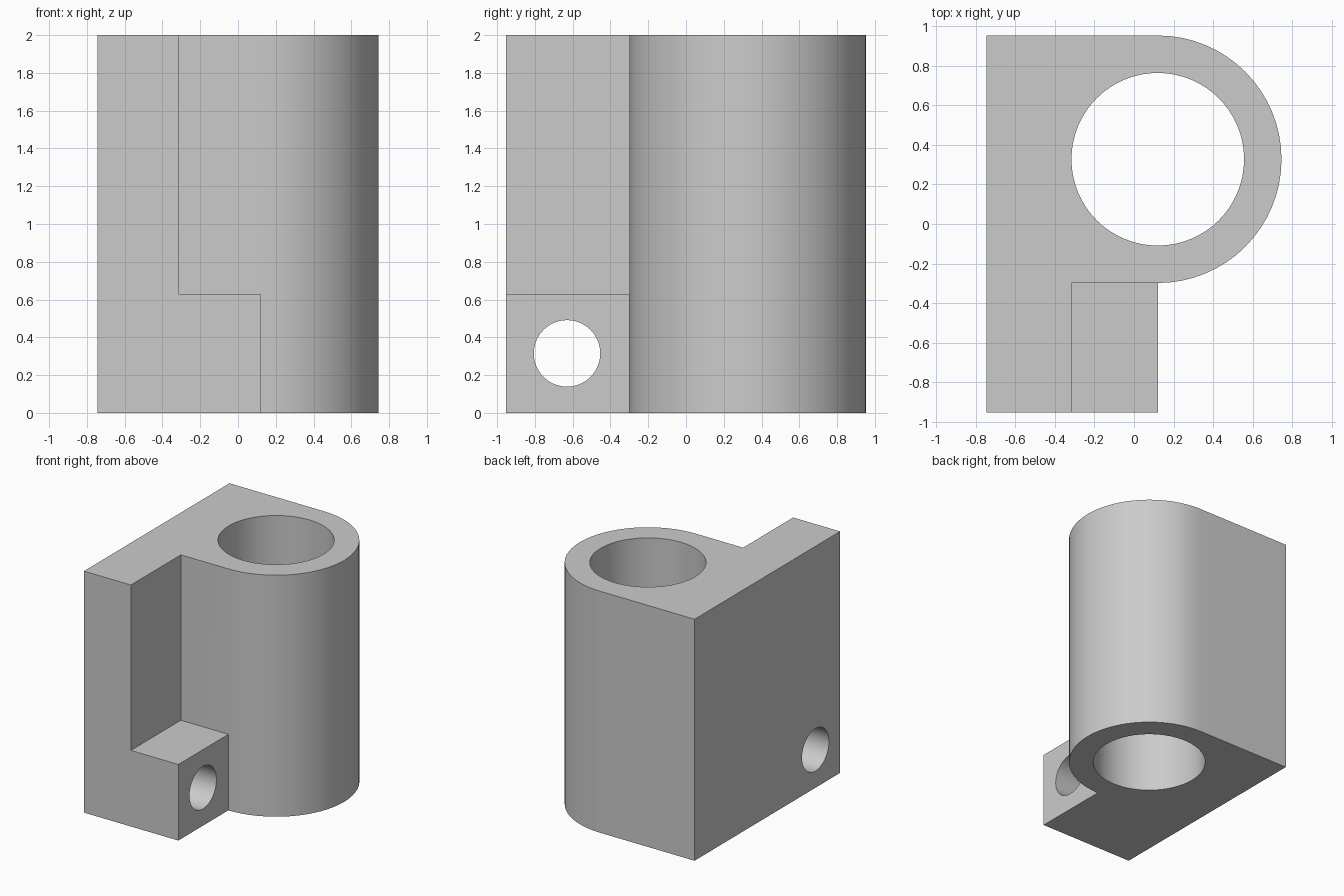
import bpy, bmesh
from math import sin, cos, pi, radians
from mathutils import Matrix

if "Cube" in bpy.data.objects:
    bpy.data.objects.remove(bpy.data.objects["Cube"])

CX, CY, R_OUT, R_BORE = 0.12, 0.327, 0.625, 0.436
LEFT, STEP, Y_MAX, H, LUG_H = -0.745, -0.315, 0.952, 2.0, 0.63


def make_object(name, bm):
    bmesh.ops.recalc_face_normals(bm, faces=bm.faces)
    mesh = bpy.data.meshes.new(name)
    bm.to_mesh(mesh)
    bm.free()
    obj = bpy.data.objects.new(name, mesh)
    bpy.context.collection.objects.link(obj)
    return obj


def prism(name, outline, z0, z1):
    bm = bmesh.new()
    face = bm.faces.new([bm.verts.new((x, y, z0)) for x, y in outline])
    top = bmesh.ops.extrude_face_region(bm, geom=[face])["geom"]
    bmesh.ops.translate(bm, vec=(0, 0, z1 - z0),
                        verts=[v for v in top if isinstance(v, bmesh.types.BMVert)])
    return make_object(name, bm)


def cylinder(name, radius, depth, matrix):
    bm = bmesh.new()
    bmesh.ops.create_cone(bm, cap_ends=True, segments=64, radius1=radius,
                          radius2=radius, depth=depth, matrix=matrix)
    return make_object(name, bm)


def cut(body, cutter):
    mod = body.modifiers.new(cutter.name, 'BOOLEAN')
    mod.operation, mod.solver, mod.object = 'DIFFERENCE', 'EXACT', cutter
    bpy.context.view_layer.objects.active = body
    bpy.ops.object.modifier_apply(modifier=mod.name)
    bpy.data.objects.remove(cutter)


# Full-height body: straight back, rounded barrel, lug footprint
arc = [(CX + R_OUT * cos(a), CY + R_OUT * sin(a))
       for a in (-pi / 2 + pi * i / 32 for i in range(33))]
outline = [(LEFT, -Y_MAX), (CX, -Y_MAX)] + arc + [(LEFT, Y_MAX)]
bracket = prism("bracket_body", outline, 0, H)

# Notch above the lug
y_notch = CY - R_OUT
cut(bracket, prism("notch_cutter",
                   [(STEP, -1.2), (0.3, -1.2), (0.3, y_notch), (STEP, y_notch)],
                   LUG_H, H + 0.2))

# Vertical bore and sideways bolt hole
cut(bracket, cylinder("bore_cutter", R_BORE, 3, Matrix.Translation((CX, CY, 1))))
cut(bracket, cylinder("bolt_hole_cutter", 0.176, 3,
                      Matrix.Translation((0, -0.63, 0.315)) @ Matrix.Rotation(pi / 2, 4, 'Y')))

# Smooth round walls, keep edges sharp
bpy.ops.object.select_all(action='DESELECT')
bracket.select_set(True)
bpy.context.view_layer.objects.active = bracket
bpy.ops.object.shade_smooth_by_angle(angle=radians(30))
